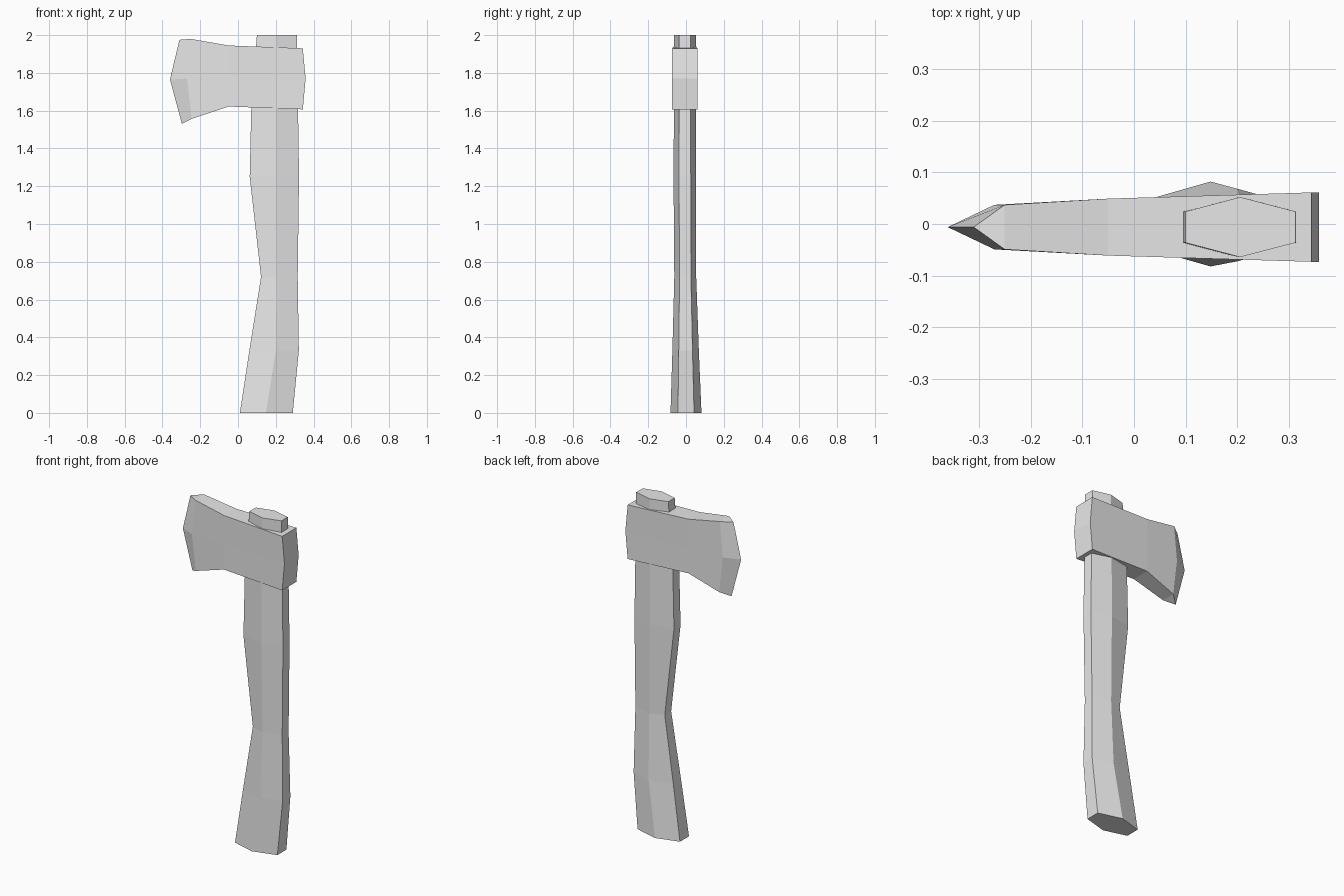
import bpy
import bmesh

cube = bpy.data.objects.get("Cube")
if cube:
    bpy.data.objects.remove(cube, do_unlink=True)

GREY = (0.8, 0.8, 0.8, 1.0)
mat = bpy.data.materials.new("plain_grey")
mat.use_nodes = True
mat.diffuse_color = GREY
mat.node_tree.nodes["Principled BSDF"].inputs["Base Color"].default_value = GREY


def loft(name, rings, caps):
    """Skin a list of six-point rings; caps are lists of corner indices (ring, corners)."""
    bm = bmesh.new()
    loops = [[bm.verts.new(p) for p in ring] for ring in rings]
    for a, b in zip(loops, loops[1:]):
        for i in range(len(a)):
            j = (i + 1) % len(a)
            bm.faces.new((a[i], a[j], b[j], b[i]))
    for ring, corners in caps:
        bm.faces.new([loops[ring][i] for i in corners])
    bmesh.ops.remove_doubles(bm, verts=bm.verts, dist=0.0005)
    bmesh.ops.recalc_face_normals(bm, faces=bm.faces)
    mesh = bpy.data.meshes.new(name)
    bm.to_mesh(mesh)
    bm.free()
    mesh.materials.append(mat)
    obj = bpy.data.objects.new(name, mesh)
    bpy.context.collection.objects.link(obj)
    return obj


# Handle: hexagonal section, ridges on the front and back
# z, left x, right x, ridge x, half depth, centre y
handle_stations = [
    (0.00, 0.01, 0.29, 0.148, 0.082, 0.000),
    (0.33, 0.06, 0.322, 0.20, 0.070, -0.002),
    (0.72, 0.122, 0.316, 0.205, 0.058, -0.004),
    (1.25, 0.062, 0.323, 0.20, 0.060, -0.006),
    (1.60, 0.07, 0.318, 0.20, 0.058, -0.006),
    (2.00, 0.10, 0.312, 0.205, 0.058, -0.006),
]
handle_rings = []
for z, left, right, ridge, d, cy in handle_stations:
    f = d * 0.52
    handle_rings.append([
        (left, cy - f, z), (ridge, cy - d, z), (right, cy - f, z),
        (right, cy + f, z), (ridge, cy + d, z), (left, cy + f, z)])
loft("handle", handle_rings, [(0, range(6)), (-1, range(6))])

# Axe head: cutting edge, cheek, neck and poll
# (x, z) at top, middle and bottom, then half thickness
CENTRE_Y = -0.006
head_stations = [
    ((-0.31, 1.975), (-0.36, 1.765), (-0.297, 1.53), 0.0),
    ((-0.25, 1.98), (-0.27, 1.77), (-0.245, 1.557), 0.043),
    ((-0.05, 1.945), (-0.05, 1.775), (-0.05, 1.622), 0.055),
    ((0.343, 1.93), (0.358, 1.77), (0.343, 1.607), 0.067),
]
head_rings = []
for *points, t in head_stations:
    front = [(x, CENTRE_Y - t, z) for x, z in points]
    back = [(x, CENTRE_Y + t, z) for x, z in reversed(points)]
    head_rings.append(front + back)
loft("axe_head", head_rings, [(-1, (0, 1, 4, 5)), (-1, (1, 2, 3, 4))])
